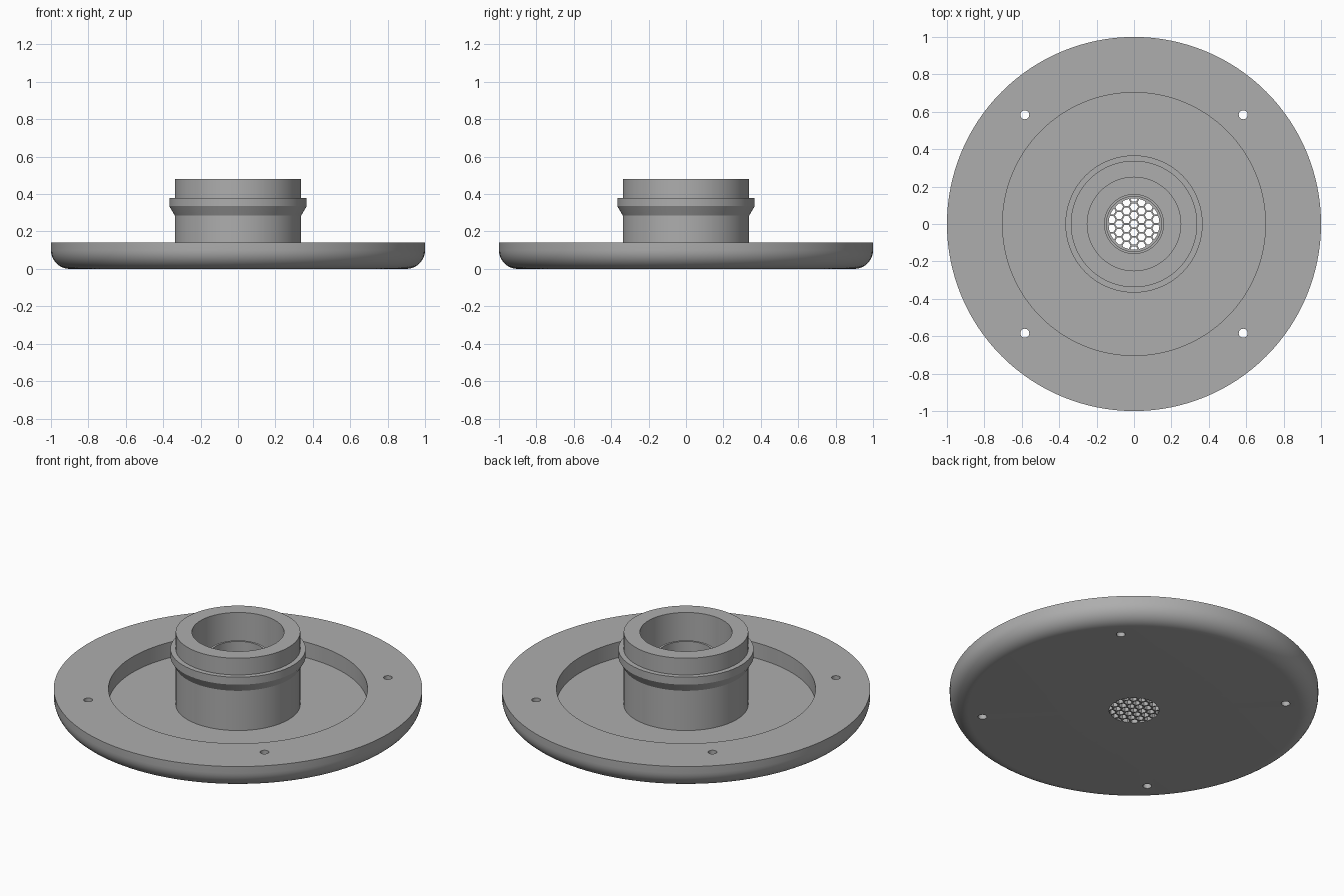
import bpy, bmesh, math
from mathutils import Vector

if "Cube" in bpy.data.objects:
    bpy.data.objects.remove(bpy.data.objects["Cube"])

grey = bpy.data.materials.new("mid_grey")
grey.diffuse_color = (0.42, 0.42, 0.42, 1)
grey.use_nodes = True
grey.node_tree.nodes["Principled BSDF"].inputs["Base Color"].default_value = grey.diffuse_color


def finish(name, bm):
    bmesh.ops.recalc_face_normals(bm, faces=bm.faces)
    me = bpy.data.meshes.new(name)
    bm.to_mesh(me)
    bm.free()
    me.materials.append(grey)
    ob = bpy.data.objects.new(name, me)
    bpy.context.collection.objects.link(ob)
    return ob


def lathe(name, profile, steps=128):
    """Spin an (r, z) profile that starts and ends on the axis."""
    bm = bmesh.new()
    vs = [bm.verts.new((r, 0, z)) for r, z in profile]
    es = [bm.edges.new(p) for p in zip(vs, vs[1:])]
    bmesh.ops.spin(bm, geom=vs + es, cent=(0, 0, 0), axis=(0, 0, 1),
                   angle=2 * math.pi, steps=steps)
    bmesh.ops.remove_doubles(bm, verts=bm.verts, dist=1e-5)
    return finish(name, bm)


def prisms(name, centres, radius, sides, z0, z1):
    """Upright prisms, one at each centre, used as cutters."""
    bm = bmesh.new()
    for cx, cy in centres:
        ring = [(cx + radius * math.cos(2 * math.pi * i / sides),
                 cy + radius * math.sin(2 * math.pi * i / sides)) for i in range(sides)]
        base = bm.faces.new([bm.verts.new((x, y, z0)) for x, y in ring])
        top = bmesh.ops.extrude_face_region(bm, geom=[base])["geom"]
        bmesh.ops.translate(bm, vec=Vector((0, 0, z1 - z0)),
                            verts=[g for g in top if isinstance(g, bmesh.types.BMVert)])
    ob = finish(name, bm)
    ob.hide_render = True
    ob.hide_set(True)
    return ob


def boolean(ob, cutter, op):
    m = ob.modifiers.new(op.lower(), 'BOOLEAN')
    m.operation, m.object, m.solver = op, cutter, 'EXACT'


# Flange with rounded lower rim, recess, collared socket and inner drain tube
FLOOR, TOP, FILLET = 0.047, 0.14, 0.1
rim = [(1 - FILLET + FILLET * math.sin(a), FILLET - FILLET * math.cos(a))
       for a in (math.pi / 2 * i / 10 for i in range(11))]
profile = [(0, 0)] + rim + [
    (1, TOP), (0.703, TOP), (0.703, FLOOR),              # flange top and recess
    (0.338, FLOOR), (0.338, 0.285), (0.367, 0.335),      # socket wall and flare
    (0.367, 0.38), (0.338, 0.38), (0.338, 0.48),         # collar and socket lip
    (0.25, 0.48), (0.25, FLOOR),                         # socket bore
    (0.16, FLOOR), (0.16, 0.355), (0.147, 0.355),        # drain tube
    (0.147, 0.03), (0, 0.03)]
body = lathe("drain_flange", profile)

# Four screw holes
screws = prisms("screw_hole_cutter",
                [(sx * 0.584, sy * 0.584) for sx in (-1, 1) for sy in (-1, 1)],
                0.024, 32, -0.1, 0.3)
boolean(body, screws, 'DIFFERENCE')

# Honeycomb grille, clipped to a circle
PITCH, LIMIT = 0.046, 0.136
cells = []
for i in range(-4, 5):
    for j in range(-5, 6):
        x, y = i * PITCH * 0.866, (j + 0.5 * (i % 2)) * PITCH
        if math.hypot(x, y) < LIMIT + 0.012:
            cells.append((x, y))
grille = prisms("grille_cutter", cells, 0.0218, 6, -0.05, 0.1)
limit = prisms("grille_limit", [(0, 0)], LIMIT, 64, -0.04, 0.09)
boolean(grille, limit, 'INTERSECT')
boolean(body, grille, 'DIFFERENCE')

# Smooth walls with crisp edges
bpy.ops.object.select_all(action='DESELECT')
body.select_set(True)
bpy.context.view_layer.objects.active = body
for m in list(body.modifiers):
    bpy.ops.object.modifier_apply(modifier=m.name)
bpy.ops.object.shade_smooth_by_angle(angle=math.radians(29))
